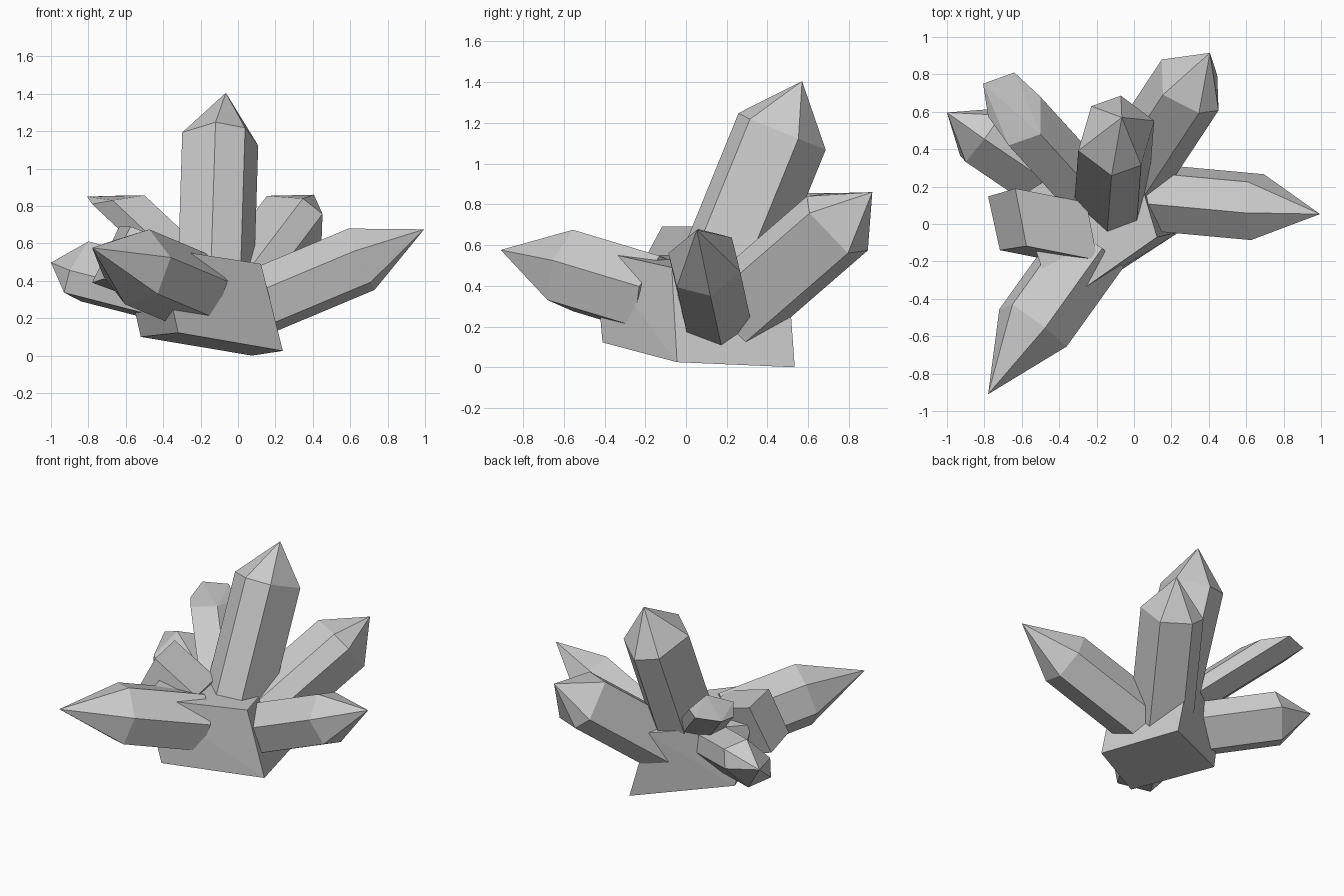
import bpy, bmesh, math
from mathutils import Vector as V

if "Cube" in bpy.data.objects:
    bpy.data.objects.remove(bpy.data.objects["Cube"])


def hull(name, points):
    """Flat-faced convex solid around the given points."""
    bm = bmesh.new()
    for p in points:
        bm.verts.new(p)
    res = bmesh.ops.convex_hull(bm, input=bm.verts[:])
    loose = {g for g in res["geom_interior"] + res["geom_unused"]
             if isinstance(g, bmesh.types.BMVert)}
    bmesh.ops.delete(bm, geom=list(loose), context='VERTS')
    bmesh.ops.dissolve_limit(bm, angle_limit=math.radians(2), verts=bm.verts[:], edges=bm.edges[:])
    bmesh.ops.recalc_face_normals(bm, faces=bm.faces[:])
    mesh = bpy.data.meshes.new(name)
    bm.to_mesh(mesh)
    bm.free()
    obj = bpy.data.objects.new(name, mesh)
    bpy.context.collection.objects.link(obj)
    return obj


def crystal(name, base, shoulder, tip, spokes):
    """Six-sided prism: three spokes mirrored through the axis, plus a point."""
    ring = [V(s) * k for s in spokes for k in (1, -1)]
    hull(name, [V(c) + r for c in (base, shoulder) for r in ring] + [V(tip)])


def swept(name, end, offset):
    """Flat-ended prism: an end outline swept along an offset."""
    hull(name, [V(p) + V(offset) * k for p in end for k in (0, 1)])


# pointed crystals
crystal("tall_crystal", (-.12, .147, .36), (-.095, .472, 1.158), (-.065, .57, 1.405),
        [(.203, .08, -.035), (.025, .214, -.09), (-.133, .158, -.06)])
crystal("right_crystal", (.04, .147, .255), (.66, .09, .515), (.995, .053, .675),
        [(-.05, .135, .122), (-.07, -.03, .164), (-.035, -.176, .045)])
crystal("back_right_crystal", (-.065, .19, .227), (.30, .743, .707), (.406, .915, .86),
        [(-.145, -.052, .147), (.047, -.15, .133), (.152, -.136, .05)])
crystal("front_left_crystal", (-.235, -.13, .347), (-.54, -.555, .475), (-.78, -.91, .576),
        [(.065, 0, .2), (.18, -.10, .05), (.11, -.125, -.145)])
crystal("left_crystal", (-.12, 0, .27), (-.82, .474, .45), (-1.0, .596, .497),
        [(-.11, -.108, -.113), (-.08, -.142, .006), (.02, -.02, .16)])

# crystals with blunt ends
swept("back_left_blunt_crystal",
      [(-.807, .75, .85), (-.64, .81, .855), (-.50, .68, .83),
       (-.50, .48, .857), (-.67, .42, .83), (-.78, .575, .81)],
      (.5, -.55, -.47))
swept("left_blunt_block",
      [(-.575, -.118, .69), (-.635, .19, .69), (-.78, .147, .39), (-.717, -.14, .41)],
      (.38, -.075, -.14))

# tilted base rock
hull("base_rock",
     [(-.32, -.41, .122), (.24, -.044, .025), (.075, .534, .0), (-.52, .19, .10),
      (-.42, -.45, .575), (.123, -.07, .49), (-.047, .50, .47), (-.62, .14, .545)])
